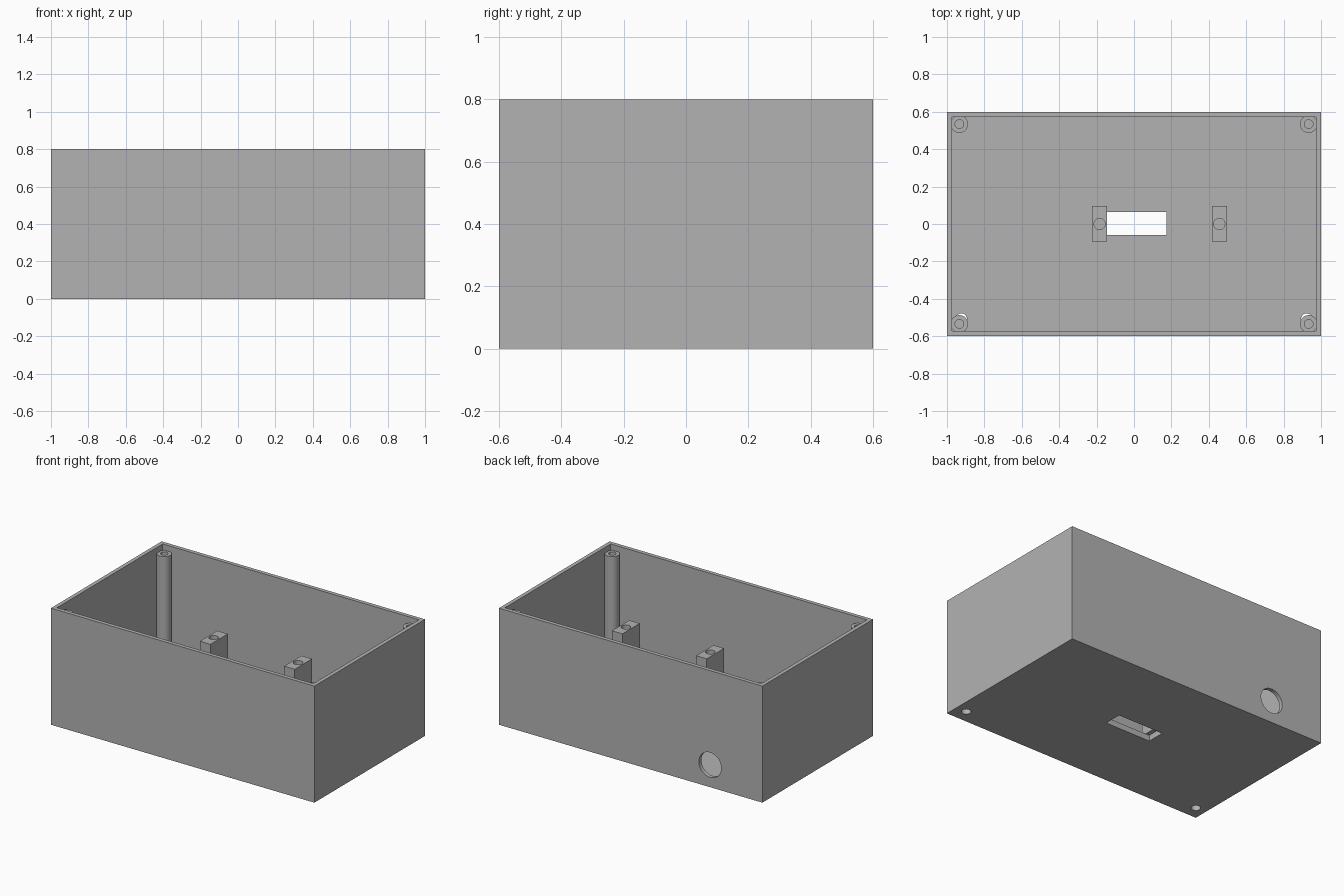
import bpy
import math

cube = bpy.data.objects.get("Cube")
if cube:
    bpy.data.objects.remove(cube, do_unlink=True)

WIDTH, DEPTH, HEIGHT = 2.0, 1.2, 0.8
WALL, FLOOR = 0.027, 0.04
POST_TOP, BRACKET_TOP = 0.76, 0.587

grey = bpy.data.materials.new("plain grey")
grey.use_nodes = True
grey.diffuse_color = (0.45, 0.45, 0.45, 1)
grey.node_tree.nodes["Principled BSDF"].inputs["Base Color"].default_value = grey.diffuse_color


def box(name, low, high):
    """Box between two opposite corners."""
    centre = [(a + b) / 2 for a, b in zip(low, high)]
    bpy.ops.mesh.primitive_cube_add(size=1, location=centre)
    obj = bpy.context.object
    obj.name = name
    obj.scale = [b - a for a, b in zip(low, high)]
    bpy.ops.object.transform_apply(location=False, rotation=False, scale=True)
    obj.data.materials.append(grey)
    return obj


def cylinder(name, x, y, bottom, top, radius):
    """Upright cylinder."""
    bpy.ops.mesh.primitive_cylinder_add(
        vertices=48, radius=radius, depth=top - bottom,
        location=(x, y, (bottom + top) / 2))
    obj = bpy.context.object
    obj.name = name
    obj.data.materials.append(grey)
    return obj


def cut(target, cutter):
    """Subtract the cutter from the target and discard the cutter."""
    bpy.context.view_layer.update()
    mod = target.modifiers.new("cut", "BOOLEAN")
    mod.operation = "DIFFERENCE"
    mod.solver = "EXACT"
    mod.object = cutter
    bpy.context.view_layer.objects.active = target
    bpy.ops.object.modifier_apply(modifier=mod.name)
    bpy.data.objects.remove(cutter, do_unlink=True)


def smooth(obj):
    bpy.ops.object.select_all(action="DESELECT")
    obj.select_set(True)
    bpy.context.view_layer.objects.active = obj
    bpy.ops.object.shade_smooth_by_angle(angle=math.radians(30))


# Open-topped case
hx, hy = WIDTH / 2, DEPTH / 2
case = box("case", (-hx, -hy, 0), (hx, hy, HEIGHT))
cut(case, box("cavity", (WALL - hx, WALL - hy, FLOOR), (hx - WALL, hy - WALL, HEIGHT + 0.1)))

# Slot and screw holes in the floor
cut(case, box("slot", (-0.173, -0.06, -0.1), (0.173, 0.063, 0.1)))
for x in (-0.923, 0.923):
    cut(case, cylinder("floor_hole", x, -0.508, -0.1, 0.1, 0.03))

# Round cable hole in the back wall
cable_hole = cylinder("cable_hole", -0.603, hy, 0.1, 0.2, 0.085)
cable_hole.location.z = 0.153
cable_hole.rotation_euler.x = math.pi / 2
cut(case, cable_hole)
smooth(case)

# Corner screw posts with blind holes
for side, x in (("right", -0.934), ("left", 0.934)):
    for end, y in (("front", -0.534), ("back", 0.534)):
        post = cylinder(f"{end}_{side}_post", x, y, FLOOR, POST_TOP, 0.0467)
        cut(post, cylinder("post_hole", x, y, POST_TOP - 0.2, POST_TOP + 0.1, 0.0233))
        smooth(post)

# Two mounting brackets with blind holes
for side, x in (("right", -0.184), ("left", 0.456)):
    bracket = box(f"{side}_bracket", (x - 0.04, -0.093, FLOOR), (x + 0.04, 0.095, BRACKET_TOP))
    cut(bracket, cylinder("bracket_hole", x, 0, BRACKET_TOP - 0.15, BRACKET_TOP + 0.1, 0.03))
    smooth(bracket)
